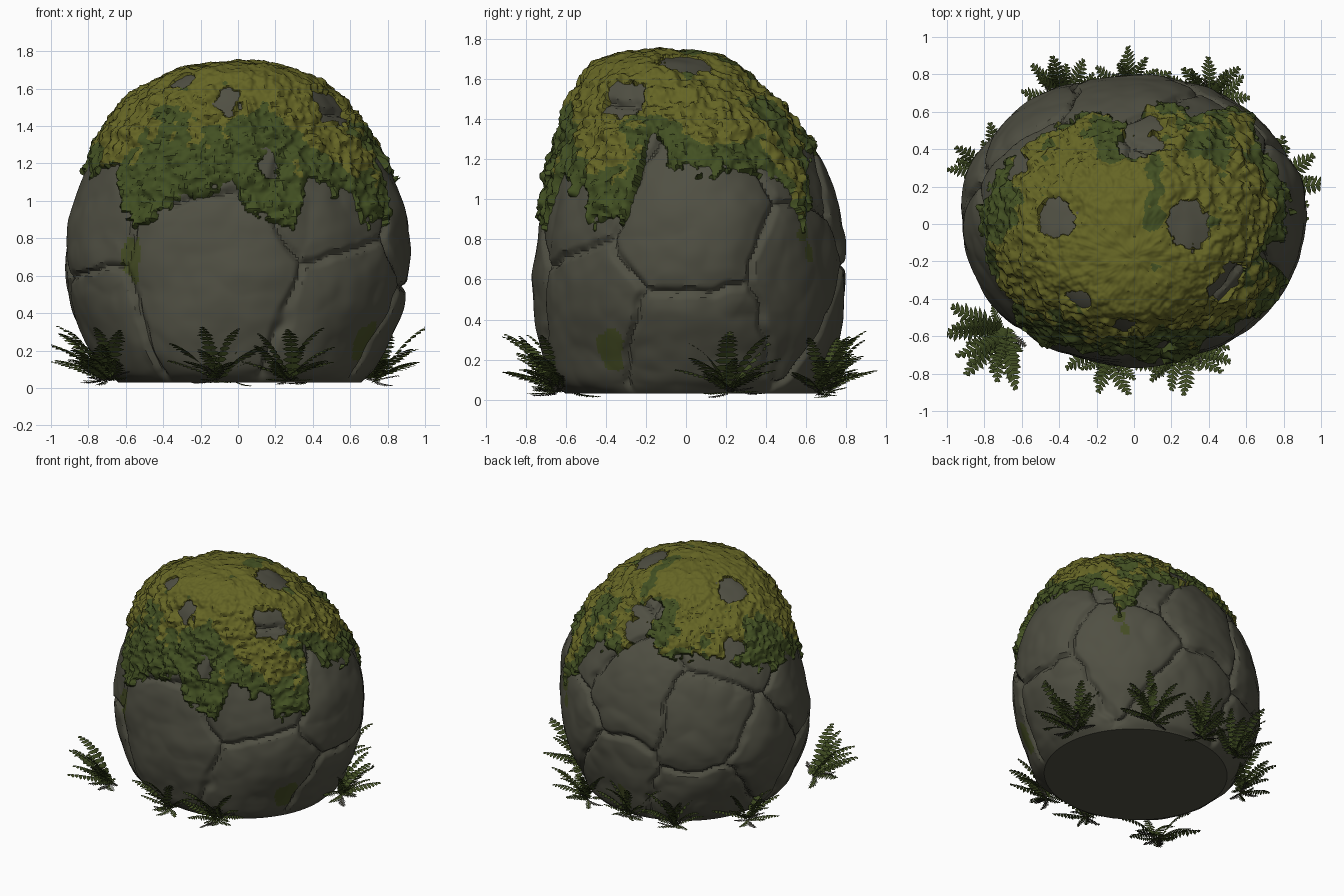
import bpy, bmesh, math, random
from mathutils import Vector, noise

random.seed(4)
if "Cube" in bpy.data.objects:
    bpy.data.objects.remove(bpy.data.objects["Cube"], do_unlink=True)


def material(name, r, g, b):
    m = bpy.data.materials.new(name)
    m.use_nodes = True
    m.diffuse_color = (r, g, b, 1)
    bsdf = m.node_tree.nodes["Principled BSDF"]
    bsdf.inputs["Base Color"].default_value = (r, g, b, 1)
    bsdf.inputs["Roughness"].default_value = 0.9
    return m


stone = material("stone grey", 0.08, 0.079, 0.056)
stain = material("algae stain", 0.06, 0.074, 0.018)
olive = material("olive moss", 0.13, 0.13, 0.018)
green = material("green moss", 0.055, 0.08, 0.016)
leaf = material("fern green", 0.049, 0.071, 0.015)
dry = material("dry fern", 0.05, 0.048, 0.035)

# Boulder outline: height, reach to -x, +x, -y, +y
RINGS = [
    (.03, .64, .66, .60, .66), (.10, .72, .73, .68, .71), (.25, .82, .80, .73, .75),
    (.45, .90, .89, .755, .785), (.65, .93, .925, .755, .80), (.85, .91, .91, .73, .785),
    (1.05, .85, .85, .69, .74), (1.25, .775, .745, .64, .64), (1.4, .70, .66, .59, .53),
    (1.55, .56, .52, .54, .37), (1.65, .41, .37, .47, .24), (1.70, .27, .24, .38, .11),
    (1.73, 0, 0, .18, -.18)]

# Centres of the stone slabs that the cracks run between
SLABS = [Vector(p) for p in (
    (-.2, -.75, .6), (-.93, -.25, .9), (-.93, -.3, .35), (.65, -.5, .4), (.6, -.5, 1.1),
    (.92, .02, .85), (.88, .05, .2), (.6, .6, .65), (.1, .78, .3), (-.05, .75, 1),
    (.4, .55, 1.25), (-.6, .6, .8), (-.6, .6, .2), (-.9, .2, .6), (-.5, .2, 1.4),
    (.2, -.1, 1.7), (-.15, -.5, 1.45))]

# Lower edge of the moss: direction in degrees, height
MOSS_EDGE = [
    (0, 1.13), (30, 1.12), (38, 1.02), (43, .84), (49, .92), (56, 1.18), (80, 1.25), (95, 1.42),
    (110, 1.27), (140, 1.3), (160, 1.22), (180, 1.14), (212, 1.15), (220, .9), (231, .83),
    (238, .97), (258, 1.03), (267, 1.1), (274, .93), (293, .82), (298, .98), (303, 1.16),
    (311, 1.04), (319, 1.06), (324, .87), (341, .9), (345, 1.3), (350, 1.33), (354, 1.14),
    (360, 1.13)]

# Bare gaps within the moss, algae stains, olive and green moss patches: centre, radius
GAPS = [(Vector(c), r) for c, r in (
    ((.3, 0, 1.68), .12), ((-.42, .02, 1.63), .1), ((.02, .42, 1.5), .1), ((.03, .53, 1.4), .1),
    ((.52, -.32, 1.5), .11), ((-.05, -.55, 1.53), .055), ((-.3, -.38, 1.62), .06),
    ((.17, -.66, 1.2), .06), ((-.65, .35, 1.35), .08))]
STAINS = [(Vector(c), r) for c, r in (
    ((-.57, -.58, .7), .08), ((.72, -.4, .17), .12), ((.58, .56, .75), .08), ((0, .78, .2), .06))]
OLIVE_PATCHES = [(Vector(c), r) for c, r in (
    ((.74, -.42, 1.1), .26), ((.6, .55, 1), .22), ((-.62, -.3, 1.42), .28), ((.4, -.5, 1.4), .25),
    ((.65, .1, 1.38), .2), ((-.1, .62, 1.25), .15))]
GREEN_PATCHES = [(Vector(c), r) for c, r in (
    ((-.15, .5, 1.45), .2), ((.1, .02, 1.73), .12), ((-.72, .1, 1.3), .2), ((.15, -.6, 1.38), .2),
    ((.35, .45, 1.42), .15))]


def smooth(x):
    x = min(max(x, 0), 1)
    return x * x * (3 - 2 * x)


def patch_strength(p, patches):
    return max(smooth(1.2 - (p - c).length / r) for c, r in patches)


def ring_at(s):
    """Smooth curve through the outline table."""
    i = min(int(s), len(RINGS) - 2)
    t = s - i
    rows = [RINGS[min(max(k, 0), len(RINGS) - 1)] for k in range(i - 1, i + 3)]
    return [b + .5 * t * (c - a + t * (2 * a - 5 * b + 4 * c - d + t * (3 * (b - c) + d - a)))
            for a, b, c, d in zip(*rows)]


def boulder_grid(start, rows, cols):
    """Ring grid over the boulder, closed at the top."""
    bm = bmesh.new()
    end = len(RINGS) - 1.05
    grid = []
    for i in range(rows + 1):
        z, left, right, front, back = ring_at(start + (end - start) * i / rows)
        ring = []
        for j in range(cols):
            a = math.tau * j / cols
            ring.append(bm.verts.new(((right - left) / 2 + (right + left) / 2 * math.cos(a),
                                      (back - front) / 2 + (back + front) / 2 * math.sin(a), z)))
        grid.append(ring)
    for low, high in zip(grid, grid[1:]):
        for j in range(cols):
            k = (j + 1) % cols
            bm.faces.new((low[j], low[k], high[k], high[j]))
    bm.faces.new(grid[-1])
    return bm, grid


def rock_offset(p):
    """Slabs, cracks and chipped planes."""
    q = p + .1 * noise.noise_vector(p * 2.3) + .025 * noise.noise_vector(p * 9)
    first, second = sorted(SLABS, key=lambda c: (c - q).length_squared)[:2]
    d = ((second - q).length_squared - (first - q).length_squared) / (2 * (second - first).length)
    groove = -.026 * (1 - smooth(d / .032))
    bulge = .01 * smooth(d / .14) - .007
    chips = .016 * noise.noise(p * 2.5) + .016 * abs(noise.noise(p * 4)) - .004
    return groove + bulge + chips + .004 * noise.noise(p * 11)


def moss_cover(p):
    """Positive where moss grows."""
    a = math.degrees(math.atan2(p.y, p.x)) % 360
    edge = 1.2
    for (a0, z0), (a1, z1) in zip(MOSS_EDGE, MOSS_EDGE[1:]):
        if a0 <= a <= a1:
            edge = z0 + (z1 - z0) * (a - a0) / (a1 - a0)
    rough = .04 * noise.noise(p * 7) + .06 * noise.noise(p * 16) + .05 * noise.noise(p * 34)
    cover = p.z - edge + rough
    for c, r in GAPS:
        cover = min(cover, (p - c).length - r + rough * .7)
    return cover


def finish(bm, name, mats, angle=None):
    mesh = bpy.data.meshes.new(name)
    bm.to_mesh(mesh)
    bm.free()
    ob = bpy.data.objects.new(name, mesh)
    bpy.context.collection.objects.link(ob)
    for m in mats:
        mesh.materials.append(m)
    if angle:
        bpy.ops.object.select_all(action="DESELECT")
        ob.select_set(True)
        bpy.context.view_layer.objects.active = ob
        bpy.ops.object.shade_smooth_by_angle(angle=math.radians(angle))


# Boulder with cracks
bm, grid = boulder_grid(0, 160, 340)
bm.faces.new(grid[0][::-1])
bm.normal_update()
for v, n in [(v, v.normal.copy()) for v in bm.verts]:
    v.co += n * rock_offset(v.co) * smooth((v.co.z - .03) / .05)
for f in bm.faces:
    c = f.calc_center_median()
    for centre, r in STAINS:
        d = c - centre
        d.z *= .6
        if len(f.verts) == 4 and d.length + .04 * noise.noise(c * 12) < r * .9:
            f.material_index = 1
finish(bm, "boulder", [stone, stain], 35)

# Moss blanket: a lumpy shell whose rim sinks into the stone
bm, grid = boulder_grid(4.5, 140, 400)
bm.normal_update()
normals = {v: v.normal.copy() for v in bm.verts}
cover = {v: moss_cover(v.co) for v in bm.verts}
bare = [f for f in bm.faces if sum(cover[v] for v in f.verts) < 0]
bmesh.ops.delete(bm, geom=bare, context="FACES")
rim = {v for v in bm.verts if v.is_boundary}
for f in bm.faces:
    c = f.calc_center_median()
    tone = .7 * noise.noise(c * 4.5) + .55 * noise.noise(c * 12) + .2 * noise.noise(c * 28)
    tone += .6 * patch_strength(c, OLIVE_PATCHES) - .6 * patch_strength(c, GREEN_PATCHES)
    f.material_index = 0 if tone + (c.z - 1.37) * 2 > 0 else 1
for v in bm.verts:
    p = v.co.copy()
    base = rock_offset(p)
    if v in rim:
        v.co += normals[v] * (base - .012)
    else:
        calm = 1 - .6 * smooth((p.z - 1.5) / .2)
        lumps = .026 * noise.noise(p * 12) + .022 * noise.noise(p * 27) + .01 * noise.noise(p * 55)
        v.co += normals[v] * (max(base, -.004) + .01 + .014 * smooth(cover[v] / .08)
                              + max(-.014, lumps * calm))
finish(bm, "moss_blanket", [olive, green], 40)


def frond(bm, root, heading, reach, rise, mat):
    """Arched stem with pairs of pointed leaflets."""
    out = Vector((math.cos(heading), math.sin(heading), 0))
    side = Vector((-out.y, out.x, 0))
    pairs = 11
    curl = random.uniform(-.06, .06)

    def stem(t):
        return root + out * reach * t + side * curl * t * t + Vector((0, 0, rise * (1.7 * t - .7 * t * t)))

    def add(points):
        verts = [bm.verts.new((min(max(p.x, -1), 1), p.y, max(p.z, 0))) for p in points]
        bm.faces.new(verts).material_index = mat

    for i in range(pairs):
        t = (i + .7) / pairs
        p, ahead = stem(t), stem(t + 1 / pairs) - stem(t)
        size = .2 * reach * math.sin(math.pi * (.12 + .84 * t)) ** .7 * random.uniform(.8, 1.15)
        back = ahead * .42
        for s in (-1, 1):
            d = (side * s + ahead.normalized() * .5 + Vector((0, 0, -.35))) * size
            add([p - back, p + d * .6 - back, p + d, p + d * .5 + back, p + back])
    # stem strip
    w = side * .004
    for i in range(pairs):
        a, b = stem(i / pairs), stem((i + 1) / pairs)
        add([a - w, b - w, b + w, a + w])


# Ferns around the foot: x, y, heading in degrees, half fan, longest reach
FERNS = [(-.7, -.57, 228, 66, .29), (-.12, -.66, 265, 100, .25), (.27, -.64, 290, 100, .25),
         (.73, .22, 15, 100, .28), (-.73, .29, 158, 95, .24), (-.38, .67, 118, 100, .23),
         (-.03, .71, 92, 95, .22), (.38, .66, 62, 95, .23)]
for n, (x, y, heading, fan, reach) in enumerate(FERNS):
    bm = bmesh.new()
    heading, fan = math.radians(heading), math.radians(fan)
    for i in range(11):
        root = Vector((x + random.uniform(-.03, .03), y + random.uniform(-.03, .03), .05))
        length = reach * (random.uniform(.7, 1) if i % 2 else 1.02)
        frond(bm, root, heading - (i / 5 - 1) * fan, length,
              (.28, .1, .18)[i % 3] * random.uniform(.85, 1.05), 0)
    for i in range(8):
        frond(bm, Vector((x, y, .04)), heading + (i - 3.5) * .5, reach * .5,
              random.uniform(-.03, .1), i % 2)
    finish(bm, "fern_%d" % (n + 1), [leaf, dry])
